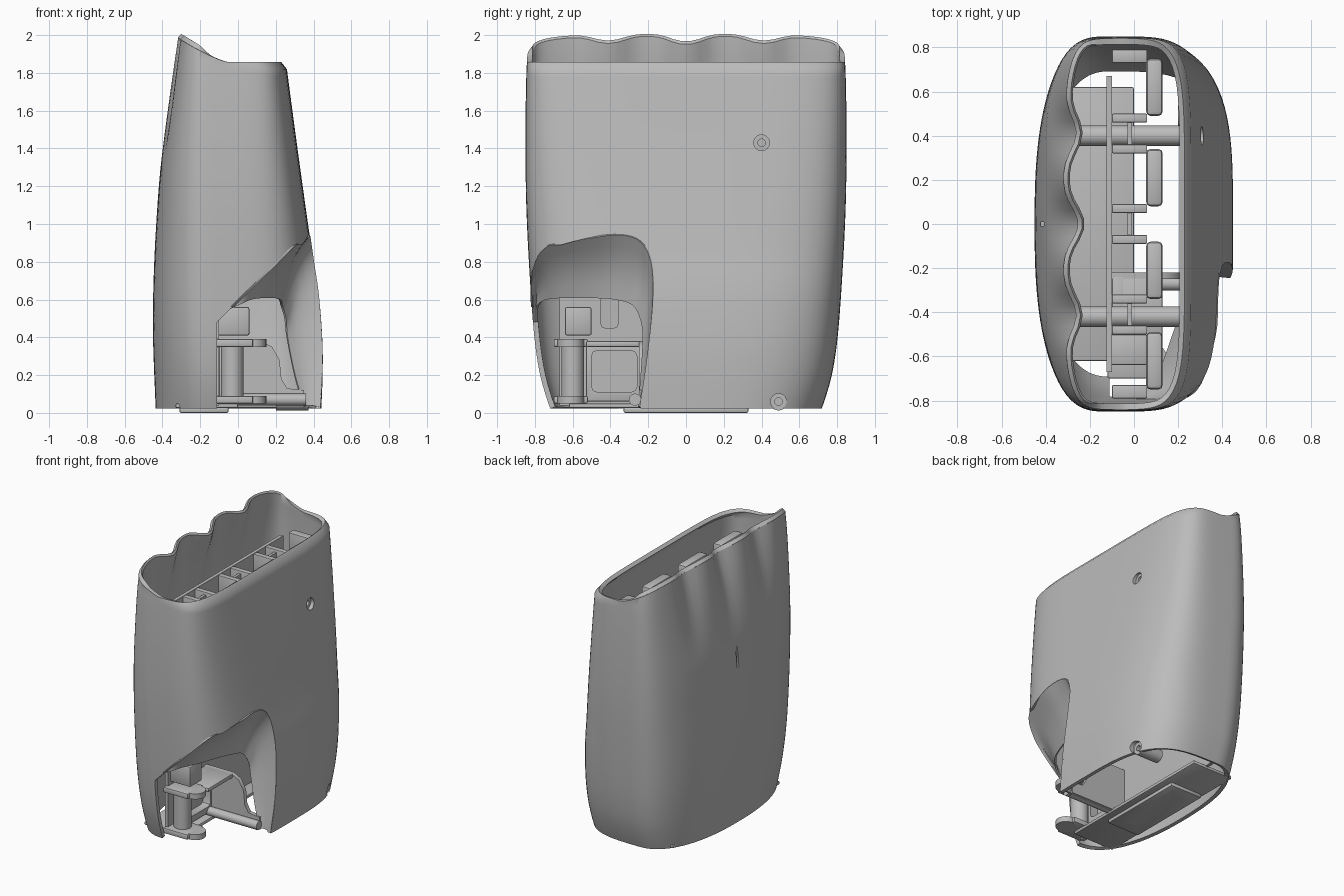
import bpy, bmesh, math
from mathutils import Vector

cube = bpy.data.objects.get("Cube")
if cube:
    bpy.data.objects.remove(cube)

grey = bpy.data.materials.new("light_grey")
grey.use_nodes = True
grey.diffuse_color = (0.5, 0.5, 0.5, 1)
grey.node_tree.nodes["Principled BSDF"].inputs["Base Color"].default_value = (0.5, 0.5, 0.5, 1)

SEAM = -0.11


def lerp_table(table, z):
    for (z0, v0), (z1, v1) in zip(table, table[1:]):
        if z <= z1:
            return v0 + (v1 - v0) * max(0, (z - z0) / (z1 - z0))
    return table[-1][1]


def catmull(pts, steps=5):
    """Smooth path through the points."""
    p = [Vector(q) for q in pts]
    p = [2 * p[0] - p[1]] + p + [2 * p[-1] - p[-2]]
    out = []
    for a, b, c, d in zip(p, p[1:], p[2:], p[3:]):
        for i in range(steps):
            t = i / steps
            out.append(0.5 * (2 * b + (c - a) * t + (2 * a - 5 * b + 4 * c - d) * t * t
                              + (3 * b - a - 3 * c + d) * t ** 3))
    return out + [p[-2]]


def finish(name, bm, smooth=True, recalc=True):
    if recalc:
        bmesh.ops.recalc_face_normals(bm, faces=bm.faces)
    me = bpy.data.meshes.new(name)
    bm.to_mesh(me)
    bm.free()
    me.materials.append(grey)
    ob = bpy.data.objects.new(name, me)
    bpy.context.collection.objects.link(ob)
    if smooth:
        shade(ob)
    return ob


def shade(ob):
    bpy.ops.object.select_all(action='DESELECT')
    ob.select_set(True)
    bpy.context.view_layer.objects.active = ob
    bpy.ops.object.shade_smooth_by_angle(angle=math.radians(35))


def thicken(ob, thickness, offset):
    mod = ob.modifiers.new("wall", 'SOLIDIFY')
    mod.thickness, mod.offset = thickness, offset


def bake(ob, cutters=()):
    """Cut with all cutters, apply the modifiers once, drop the cutters."""
    for c in cutters:
        mod = ob.modifiers.new("cut", 'BOOLEAN')
        mod.operation, mod.solver, mod.object = 'DIFFERENCE', 'EXACT', c
    bpy.context.view_layer.update()
    me = bpy.data.meshes.new_from_object(ob.evaluated_get(bpy.context.evaluated_depsgraph_get()))
    ob.modifiers.clear()
    ob.data = me
    for c in cutters:
        bpy.data.objects.remove(c)
    shade(ob)


def box(name, x0, x1, y0, y1, z0, z1, bevel=0.0):
    bm = bmesh.new()
    bmesh.ops.create_cube(bm, size=1)
    for v in bm.verts:
        v.co = ((x0 + x1) / 2 + v.co.x * (x1 - x0), (y0 + y1) / 2 + v.co.y * (y1 - y0),
                (z0 + z1) / 2 + v.co.z * (z1 - z0))
    if bevel:
        bmesh.ops.bevel(bm, geom=bm.edges[:], offset=bevel, segments=2, affect='EDGES', profile=0.5)
    return finish(name, bm)


def rod(name, a, b, r, sides=24):
    a, b = Vector(a), Vector(b)
    bm = bmesh.new()
    bmesh.ops.create_cone(bm, cap_ends=True, segments=sides, radius1=r, radius2=r, depth=(b - a).length)
    rot = (b - a).to_track_quat('Z', 'Y')
    for v in bm.verts:
        v.co = rot @ v.co + (a + b) / 2
    return finish(name, bm)


def prism(pts, move):
    """Solid made by sweeping an outline along a vector."""
    bm = bmesh.new()
    lo = [bm.verts.new(p) for p in pts]
    hi = [bm.verts.new(Vector(p) + Vector(move)) for p in pts]
    bm.faces.new(lo)
    bm.faces.new(hi[::-1])
    for i in range(len(pts)):
        bm.faces.new((lo[i], hi[i], hi[i - 1], lo[i - 1]))
    bmesh.ops.recalc_face_normals(bm, faces=bm.faces)
    return bm


# Outline of the housing by height, and how square its plan is on each side
LEFT = catmull([(0, -.435), (.4, -.45), (.7, -.447), (1, -.433), (1.3, -.41), (1.6, -.373), (2, -.318)])
RIGHT = catmull([(0, .44), (.2, .448), (.4, .446), (.65, .425), (.9, .385), (1.4, .315), (1.85, .255), (2, .235)])
HALF = catmull([(0, .71), (.1, .745), (.25, .782), (.5, .812), (1, .842), (1.4, .85), (1.8, .845), (2, .83)])
SQUARE_LEFT = catmull([(0, 2.35), (.5, 2.65), (1, 2.95), (1.5, 3.4), (2, 4.1)])
SQUARE_RIGHT = catmull([(0, 3.4), (.5, 3.8), (1, 4.3), (1.5, 5), (2, 6)])


def outline(ang, z):
    c, s = math.cos(ang), math.sin(ang)
    n = lerp_table(SQUARE_RIGHT if c > 0 else SQUARE_LEFT, z)
    r = (abs(c) ** n + abs(s) ** n) ** (-1 / n)
    a = lerp_table(RIGHT, z) - SEAM if c > 0 else SEAM - lerp_table(LEFT, z)
    x, y = SEAM + a * c * r, lerp_table(HALF, z) * s * r
    # finger flutes fade out downwards
    if c < 0:
        fade = max(0, (z - 1.3) / 0.65) ** 1.5
        for yc, depth in ((0, .075), (.41, .062), (-.41, .062)):
            x += depth * fade * math.exp(-((y - yc) / .1) ** 2)
    return x, y


def face_x(y, z):
    n = lerp_table(SQUARE_RIGHT, z)
    return SEAM + (lerp_table(RIGHT, z) - SEAM) * (1 - (abs(y) / lerp_table(HALF, z)) ** n) ** (1 / n)


def end_y(x, z):
    n = lerp_table(SQUARE_RIGHT, z)
    return -lerp_table(HALF, z) * (1 - ((x - SEAM) / (lerp_table(RIGHT, z) - SEAM)) ** n) ** (1 / n)


# Housing shell, lofted ring by ring to the swept top edge
N, LEVELS = 128, 44
bm = bmesh.new()
rings = [[] for _ in range(LEVELS + 2)]
for i in range(N):
    ang = 2 * math.pi * (i + 0.5) / N
    top = 1.9
    for _ in range(8):
        x, y = outline(ang, top)
        top = 1.855 + .128 * (max(0, -.05 - x) / .265) ** 1.3
    drop = .035 * min(1, max(0, (x + .05) / .25))
    for k in range(LEVELS + 1):
        z = .022 + (top - drop - .022) * k / LEVELS
        rings[k].append(bm.verts.new((*outline(ang, z), z)))
    last = rings[LEVELS][-1].co
    rings[-1].append(bm.verts.new((last.x - drop * .8 - .002, last.y * (1 - drop * .3), top + .002)))
for lo, hi in zip(rings, rings[1:]):
    for i in range(N):
        j = (i + 1) % N
        bm.faces.new((lo[i], lo[j], hi[j], hi[i]))
shell = finish("housing_shell", bm, False, False)
thicken(shell, .028, -1)

# Screw wells with hollow bosses
cutters = [box("slot_cutter", -.5, -.408, -.01, .01, 1.15, 1.38)]
for y, z, back in ((-.42, 1.43, -.25), (.4, 1.43, -.25), (-.02, .65, .24), (.49, .06, .2)):
    x = face_x(y, z)
    cutters.append(rod("well_cutter", (x - .1, y, z), (x + .1, y, z), .042))
    boss = rod("screw_boss", (back, y, z), (x - .025, y, z), .047)
    bake(boss, [rod("hole_cutter", (x - .08, y, z), (x + .1, y, z), .02)])

# Corner scoop: opening
FACE = [(-.5, .93), (-.35, .945), (-.24, .91), (-.18, .8), (-.17, .6), (-.2, .3), (-.24, .03)]
edge = catmull([(0, -.66, .89)] + [(0, y, z) for y, z in FACE])
bm = prism([(SEAM, y, z) for y, z in [(-1, -.1), (-1, .89)] + [(p.y, p.z) for p in edge] + [(-.25, -.1)]],
           (.8, 0, 0))
cut = bmesh.ops.bisect_plane(bm, geom=bm.verts[:] + bm.edges[:] + bm.faces[:], plane_co=(-.03, 0, .56),
                             plane_no=(-1, 0, 1), clear_outer=True)
bmesh.ops.holes_fill(bm, edges=[g for g in cut["geom_cut"] if isinstance(g, bmesh.types.BMEdge)])
bake(shell, cutters + [finish("scoop_cutter", bm, False)])

# Corner scoop: inward curving lip
ENDS = [(-.03, .56), (.08, .67), (.2, .79), (.3, .89)]
outer = [(x, end_y(x, z), z) for x, z in ENDS] + [(face_x(y, z), y, z) for y, z in FACE]
inner = [(-.04, -.79, .55), (.01, -.78, .575), (.06, -.74, .6), (.12, -.66, .61), (.18, -.5, .61), (.22, -.37, .6),
         (.23, -.28, .57), (.25, -.24, .5), (.26, -.225, .4), (.3, -.235, .2), (.35, -.25, .03)]
bm = bmesh.new()
rows = []
for o, q in zip(catmull(outer), catmull(inner)):
    rows.append([bm.verts.new(o.lerp(q, k / 5) + Vector((-.02, .01, .01)) * math.sin(math.pi * k / 5))
                 for k in range(6)])
for a, b in zip(rows, rows[1:]):
    for k in range(5):
        bm.faces.new((a[k], a[k + 1], b[k + 1], b[k]))
lip = finish("scoop_lip", bm, False)
thicken(lip, .012, 0)
bake(lip)

# Base plate with holes, and the tray above it
bake(box("base_plate", -.31, -.05, -.33, .33, 0, .03, .008),
     [rod("hole_cutter", (-.18, y, -.1), (-.18, y, .1), .02) for y in (-.2, 0, .2)])
box("base_tray", -.33, 0, -.62, .62, .025, .05, .008)

# Upright chassis panel on the seam
bake(box("chassis_panel", -.125, -.1, -.67, .67, .04, 1.72),
     [box("slot_cutter", -.3, 0, -.45, -.36, .45, .62, .02)])

# Corner bracket: window frame, lugs, post and peg
bake(box("bracket_frame", -.1, -.04, -.53, -.23, .06, .38, .01),
     [box("window_cutter", -.2, .1, -.5, -.26, .11, .33, .03)])
box("bracket_shelf", -.1, .13, -.53, -.24, .35, .38, .008)
for z in (.05, .35):
    box("hinge_lug_arm", -.12, .08, -.7, -.52, z, z + .04, .008)
    rod("hinge_lug_end", (.08, -.61, z), (.08, -.61, z + .04), .07)
rod("hinge_post", (-.03, -.6, .05), (-.03, -.6, .38), .06)
rod("peg", (-.1, -.27, .07), (.36, -.27, .07), .032)
side = [(-.1, .04), (.35, .04), (.35, .12), (.26, .13), (.23, .18), (.22, .28), (.18, .35), (.12, .38), (-.1, .38)]
finish("bracket_side", prism([(x, -.25, z) for x, z in side], (0, .03, 0)))
box("inner_block", -.11, .06, -.64, -.5, .41, .56, .01)

# Four cell holders and the clips between them
for y in (-.62, -.21, .21, .62):
    box("cell_holder", .055, .13, y - .13, y + .13, 1.4, 1.73, .02)
for y in (-.41, 0, .41):
    for s in (-1, 1):
        box("clip_cheek", -.1, .06, y + s * .07 - .02, y + s * .07 + .02, 1.5, 1.72, .006)
    box("clip_web", -.03, -.01, y - .06, y + .06, 1.5, 1.7)
for s in (-1, 1):
    box("end_clip", -.1, .06, s * .76 - .03, s * .76 + .03, 1.5, 1.72, .006)
